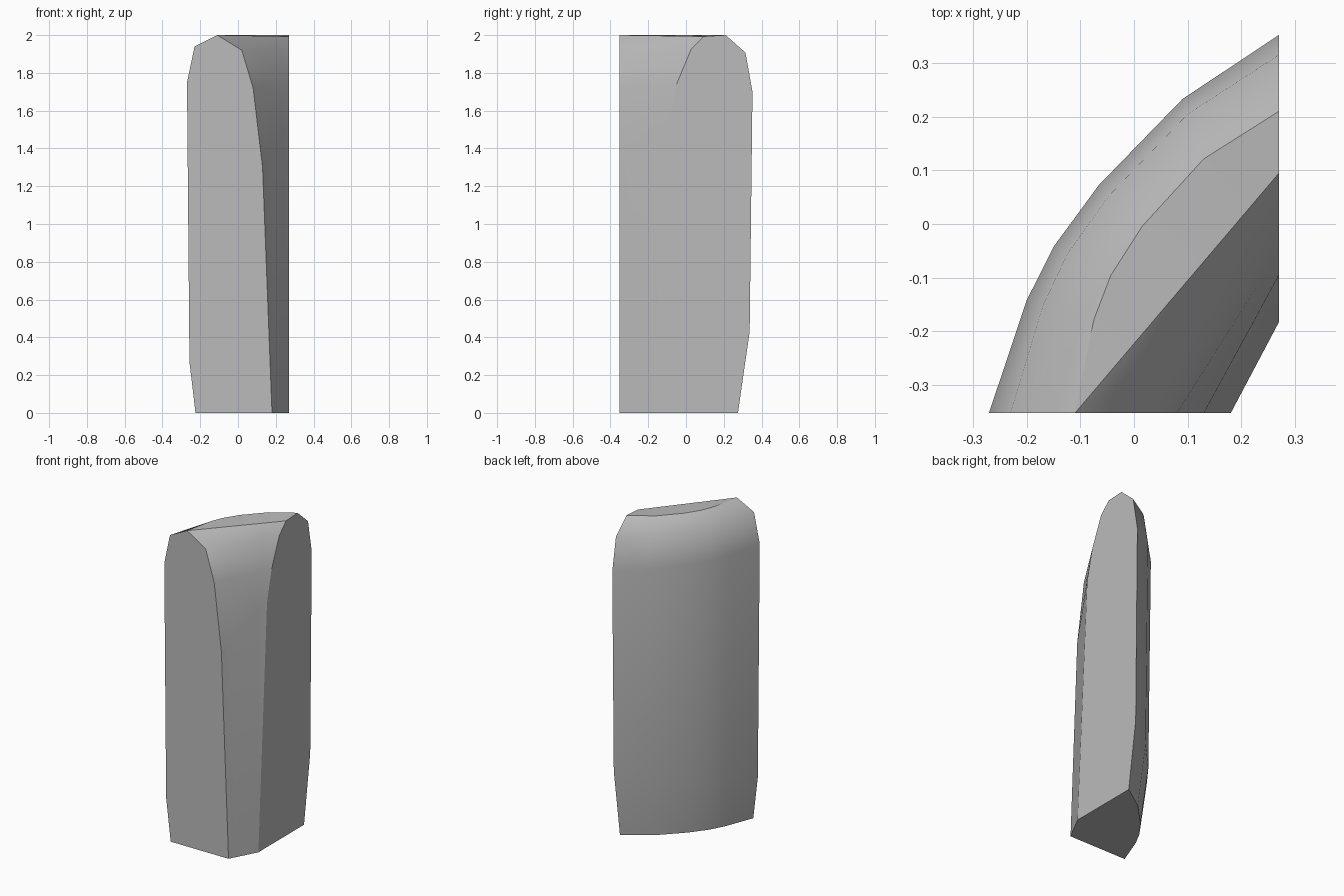
import bpy
import bmesh
from mathutils import Vector

cube = bpy.data.objects.get("Cube")
if cube:
    bpy.data.objects.remove(cube)

FRONT_Y, LEFT_X = -0.352, 0.27

# Each rail: x on the front end, z there, y on the left end, z there, outward bulge
rails = [
    (-0.225, 0.0, 0.275, 0.0, 0.82),
    (-0.257, 0.27, 0.337, 0.43, 0.95),
    (-0.27, 1.75, 0.352, 1.7, 1.0),
    (-0.23, 1.94, 0.315, 1.907, 1.0),
    (-0.11, 2.0, 0.21, 2.0, 0.95),
    (-0.11, 2.0, 0.095, 1.993, 0.0),
    (0.02, 1.92, 0.027, 1.925, 0.0),
    (0.08, 1.72, -0.05, 1.74, 0.0),
    (0.13, 1.3, -0.095, 1.55, 0.0),
    (0.18, 0.0, -0.182, 0.0, 0.0),
]
# Position along the wall and outward bulge there
stations = [(0, 0), (0.236, 0.072), (0.36, 0.093), (0.52, 0.096), (0.77, 0.07), (1, 0)]
outward = Vector((-0.794, 0.608, 0))
crest_rails = (4, 5)

stone = bpy.data.materials.new("stone_grey")
stone.use_nodes = True
grey = (0.5, 0.5, 0.5, 1)
stone.diffuse_color = grey
stone.node_tree.nodes["Principled BSDF"].inputs["Base Color"].default_value = grey

# Loft the curved wall through the stations
bm = bmesh.new()
rings = []
for t, bulge in stations:
    ring = []
    for x, z_front, y, z_left, amount in rails:
        a = Vector((x, FRONT_Y, z_front))
        b = Vector((LEFT_X, y, z_left))
        ring.append(bm.verts.new(a.lerp(b, t) + outward * bulge * amount))
    rings.append(ring)
count = len(rails)
for r0, r1 in zip(rings, rings[1:]):
    for i in range(count):
        j = (i + 1) % count
        bm.faces.new((r0[i], r0[j], r1[j], r1[i]))

# Flat cut ends
caps = [bm.faces.new(rings[0]), bm.faces.new(rings[-1])]
sharp = {e for cap in caps for e in cap.edges}
for r0, r1 in zip(rings, rings[1:]):
    for i in crest_rails + (0, count - 1):
        sharp.add(bm.edges.get((r0[i], r1[i])))
for f in bm.faces:
    f.smooth = True
for e in sharp:
    e.smooth = False
bmesh.ops.remove_doubles(bm, verts=bm.verts, dist=0.0005)
bmesh.ops.recalc_face_normals(bm, faces=bm.faces)

mesh = bpy.data.meshes.new("curved_wall_block")
bm.to_mesh(mesh)
bm.free()
mesh.materials.append(stone)
wall = bpy.data.objects.new("curved_wall_block", mesh)
bpy.context.collection.objects.link(wall)
